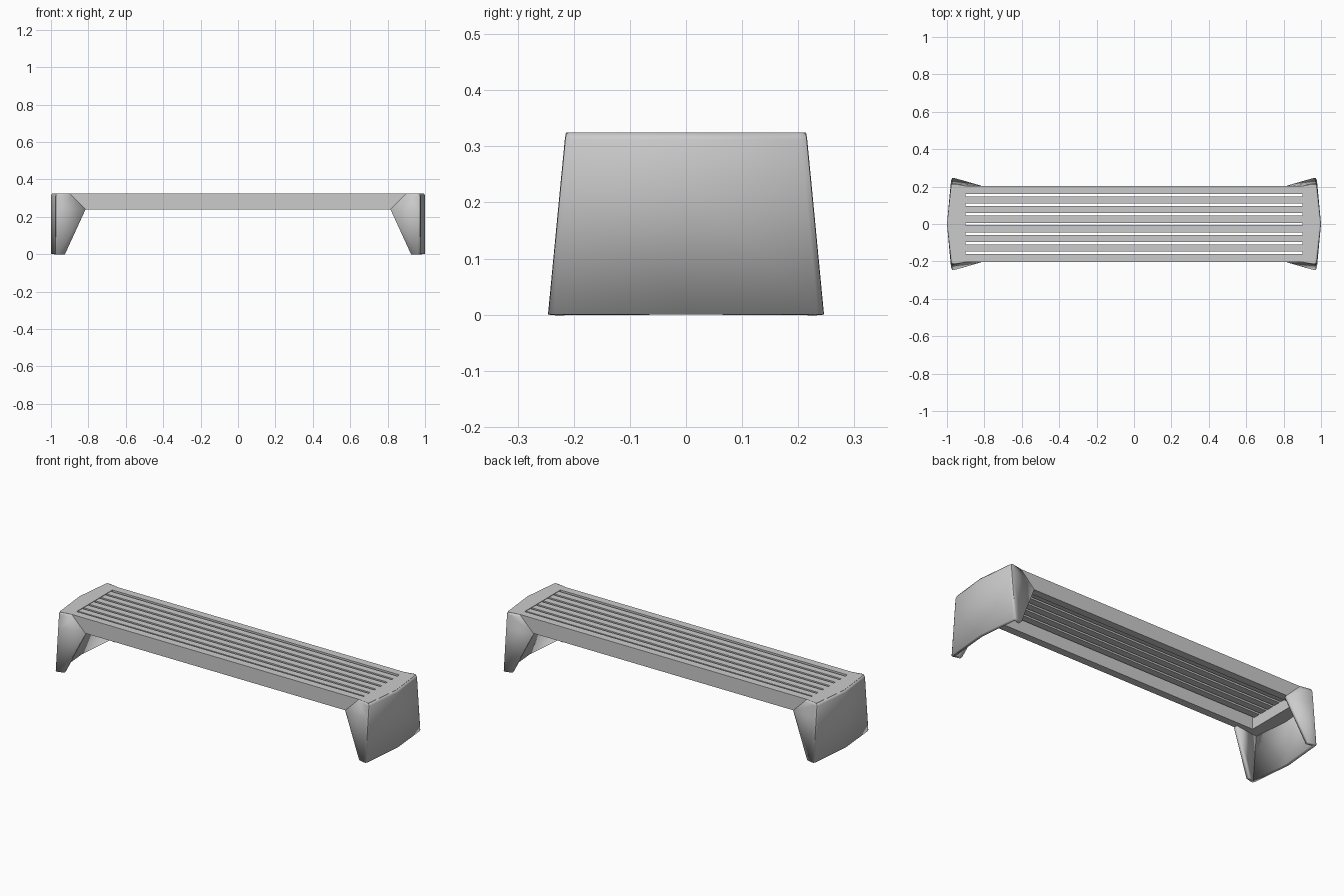
import bpy, bmesh

old = bpy.data.objects.get("Cube")
if old:
    bpy.data.objects.remove(old, do_unlink=True)

grey = bpy.data.materials.new("light grey metal")
grey.use_nodes = True
COLOUR = (0.6, 0.6, 0.6, 1)
grey.diffuse_color = COLOUR
grey.node_tree.nodes["Principled BSDF"].inputs["Base Color"].default_value = COLOUR

TOP, UNDER = 0.325, 0.24


def make_object(name, bm):
    bmesh.ops.recalc_face_normals(bm, faces=bm.faces)
    mesh = bpy.data.meshes.new(name)
    bm.to_mesh(mesh)
    bm.free()
    mesh.materials.append(grey)
    obj = bpy.data.objects.new(name, mesh)
    bpy.context.collection.objects.link(obj)
    return obj


def prism(name, outline, z0, z1):
    bm = bmesh.new()
    face = bm.faces.new([bm.verts.new((x, y, z0)) for x, y in outline])
    new = bmesh.ops.extrude_face_region(bm, geom=[face])["geom"]
    bmesh.ops.translate(bm, vec=(0, 0, z1 - z0),
                        verts=[v for v in new if isinstance(v, bmesh.types.BMVert)])
    return make_object(name, bm)


def bar(name, x0, x1, y0, y1, z0, z1):
    return prism(name, [(x0, y0), (x1, y0), (x1, y1), (x0, y1)], z0, z1)


# Seat rails along front and back
for name, s in (("front_rail", -1), ("back_rail", 1)):
    bar(name, -0.9, 0.9, min(s * 0.16, s * 0.203), max(s * 0.16, s * 0.203), UNDER, TOP)

# Seat slats with narrow open gaps
COUNT, GAP = 6, 0.013
width = (0.32 - (COUNT + 1) * GAP) / COUNT
for i in range(COUNT):
    y = -0.16 + GAP + i * (width + GAP)
    bar(f"slat_{i + 1}", -0.905, 0.905, y, y + width, TOP - 0.025, TOP - 0.003)


# Half of a leg outline in plan: inner tip, rounded corner, outer face
def half_row(tip_x, tip_y, corner_y, z, inset=0.0):
    return [(tip_x, tip_y, z),
            (0.962 - inset, corner_y - 0.002, z),
            (0.972 - inset, corner_y - 0.003, z),
            (0.978 - inset, corner_y - 0.013, z)], (1.0 - inset, 0, z)


def leg(name, side):
    bm = bmesh.new()
    rows = []
    for args in ((0.925, 0.236, 0.248, 0), (0.815, 0.204, 0.225, UNDER),
                 (0.888, 0.204, 0.218, 0.312), (0.9, 0.204, 0.216, TOP, 0.006)):
        half, mid = half_row(*args)
        pts = half + [mid] + [(x, -y, z) for x, y, z in reversed(half)]
        rows.append([bm.verts.new((side * x, y, z)) for x, y, z in pts])
    for low, high in zip(rows, rows[1:]):
        for i in range(len(low) - 1):
            bm.faces.new((low[i], low[i + 1], high[i + 1], high[i]))
    obj = make_object(name, bm)
    # Orient the sheet so that it thickens inward
    centre = max(obj.data.polygons, key=lambda p: p.area)
    if centre.normal.x * side < 0:
        obj.data.flip_normals()
    solid = obj.modifiers.new("thickness", "SOLIDIFY")
    solid.thickness = 0.02
    solid.offset = -1
    bpy.ops.object.select_all(action="DESELECT")
    bpy.context.view_layer.objects.active = obj
    obj.select_set(True)
    bpy.ops.object.shade_smooth_by_angle(angle=0.6)


# Legs and the seat ends that close them at the top
for word, s in (("right", -1), ("left", 1)):
    leg(word + "_leg", s)
    outline = [(0.9, -0.203), (0.968, -0.214), (0.992, 0), (0.968, 0.214), (0.9, 0.203)]
    prism(word + "_seat_end", [(s * x, y) for x, y in outline], UNDER, TOP)
